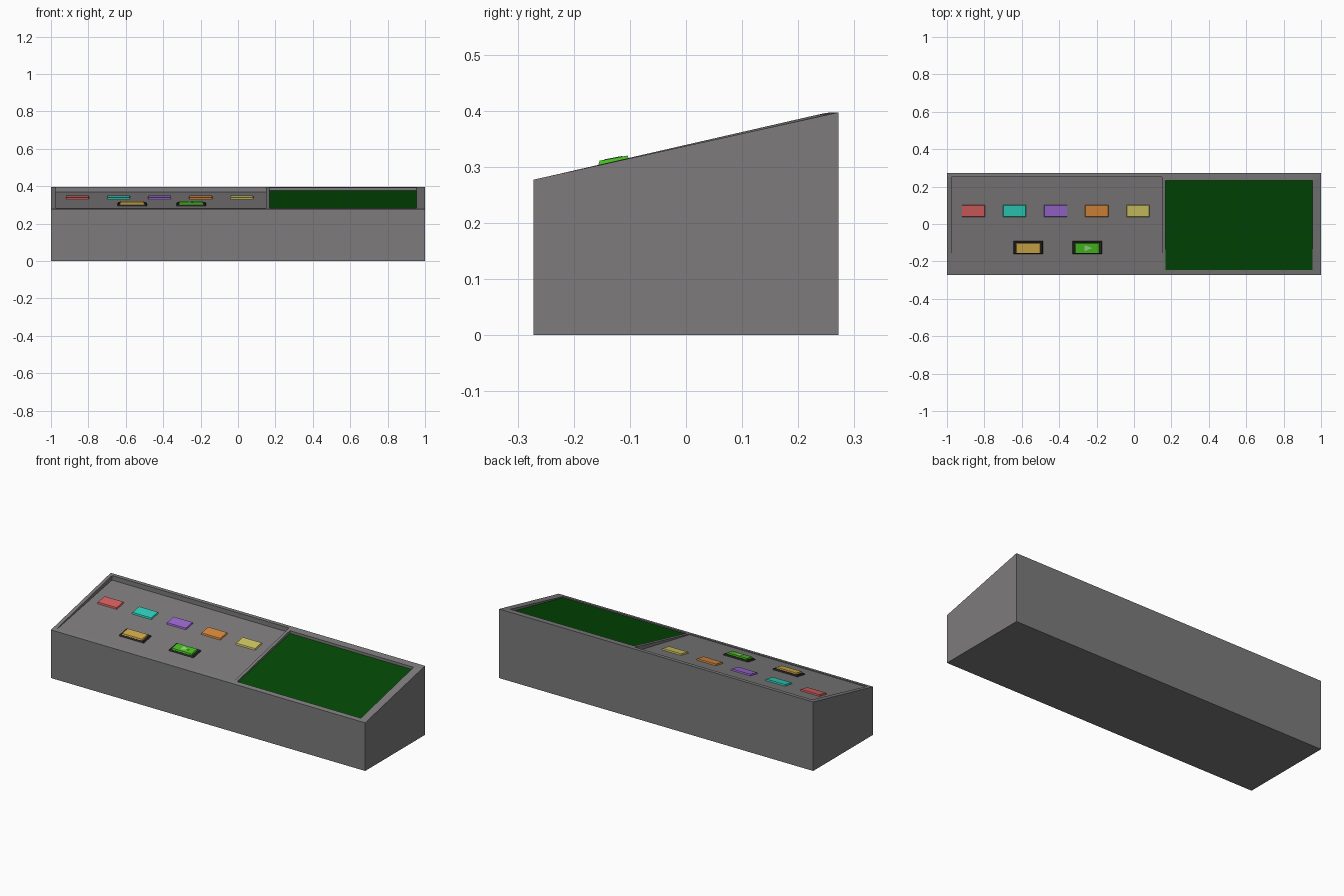
import bpy, bmesh

if "Cube" in bpy.data.objects:
    bpy.data.objects.remove(bpy.data.objects["Cube"])

def material(name, rgb):
    m = bpy.data.materials.new(name)
    m.diffuse_color = [((c / 255 + 0.055) / 1.055) ** 2.4 if c > 10 else c / 255 / 12.92
                       for c in rgb] + [1]
    m.use_nodes = True
    m.node_tree.nodes["Principled BSDF"].inputs["Base Color"].default_value = m.diffuse_color
    return m

def finish(bm, name, mat=None):
    bmesh.ops.recalc_face_normals(bm, faces=bm.faces)
    me = bpy.data.meshes.new(name)
    bm.to_mesh(me)
    bm.free()
    ob = bpy.data.objects.new(name, me)
    bpy.context.collection.objects.link(ob)
    if mat:
        me.materials.append(mat)
    return ob

def rim_z(y):
    return 0.277 + 0.2206 * (y + 0.272)

def panel_z(y):
    return 0.279 + 0.184 * (y + 0.245)

def screen_z(y):
    return 0.277 + 0.21 * (y + 0.245)

# Console body: sloped rim grid with two sunken bays
xs = [-1, -0.977, 0.15, 0.168, 0.955, 1]
back = [0.25, 0.25, 0.25, 0.232, 0.232, 0.25]
bm = bmesh.new()
grid = []
for i, x in enumerate(xs):
    col = []
    for j, y in enumerate([-0.272, -0.247, back[i], 0.272]):
        lift = 0.004 if 0 < i < 5 and j == 2 else 0
        col.append(bm.verts.new((x, y, min(0.397, rim_z(y) + lift))))
    grid.append(col)
for i in range(5):
    for j in range(3):
        q = [grid[i][j], grid[i + 1][j], grid[i + 1][j + 1], grid[i][j + 1]]
        if j == 1 and i in (1, 3):
            floor_z = panel_z if i == 1 else screen_z
            drop = 0 if i == 1 else 0.001
            low = [bm.verts.new((v.co.x, v.co.y, floor_z(v.co.y) - drop)) for v in q]
            bm.faces.new(low)
            for k in range(4):
                n = (k + 1) % 4
                bm.faces.new((q[k], q[n], low[n], low[k]))
        else:
            bm.faces.new(q)
base = [bm.verts.new((x, y, 0)) for x, y in
        ((-1, -0.272), (1, -0.272), (1, 0.272), (-1, 0.272))]
bm.faces.new(base[::-1])
bm.faces.new([base[0], base[1]] + [c[0] for c in reversed(grid)])
bm.faces.new([base[2], base[3]] + [c[3] for c in grid])
bm.faces.new([base[1], base[2]] + grid[5][::-1])
bm.faces.new([base[3], base[0]] + grid[0])
finish(bm, "console_body", material("dark_grey", (125, 123, 123)))

def prism(name, outline, floor_z, z0, z1, mat, taper=0.0):
    """Extrude an outline upward from a sloped floor, shrinking the top by taper."""
    cx = sum(p[0] for p in outline) / len(outline)
    cy = sum(p[1] for p in outline) / len(outline)
    bm = bmesh.new()
    lo = [bm.verts.new((x, y, floor_z(y) + z0)) for x, y in outline]
    hi = []
    for x, y in outline:
        tx = x - taper * (1 if x > cx else -1)
        ty = y - taper * (1 if y > cy else -1)
        hi.append(bm.verts.new((tx, ty, floor_z(ty) + z1)))
    bm.faces.new(lo[::-1])
    bm.faces.new(hi)
    n = len(lo)
    for k in range(n):
        m = (k + 1) % n
        bm.faces.new((lo[k], lo[m], hi[m], hi[k]))
    return finish(bm, name, mat)

def rect(cx, cy, w, d):
    return [(cx - w / 2, cy - d / 2), (cx + w / 2, cy - d / 2),
            (cx + w / 2, cy + d / 2), (cx - w / 2, cy + d / 2)]

# Green display in the right bay
prism("display_screen", rect(0.5615, -0.0075, 0.786, 0.478), screen_z, -0.003, 0,
      material("screen_green", (3, 72, 5)))

# Row of five coloured command keys
keys = {"red": (215, 95, 95), "teal": (45, 208, 188), "purple": (155, 105, 210),
        "orange": (218, 138, 60), "yellow": (208, 198, 98)}
for i, (colour, rgb) in enumerate(keys.items()):
    prism(colour + "_key", rect(-0.859 + 0.22 * i, 0.069, 0.125, 0.066),
          panel_z, -0.002, 0.008, material(colour, rgb), 0.003)

# Two framed action buttons
dark = material("frame_dark", (40, 40, 38))
for name, x, rgb in (("amber", -0.566, (210, 170, 75)), ("green", -0.25, (70, 190, 30))):
    prism(name + "_button_frame", rect(x, -0.126, 0.16, 0.072), panel_z, -0.002, 0.008, dark, 0.005)
    prism(name + "_button", rect(x, -0.129, 0.132, 0.056), panel_z, 0.006, 0.015,
          material(name + "_button", rgb), 0.003)

# Raised triangle on the green button
prism("start_triangle", [(-0.265, -0.145), (-0.222, -0.129), (-0.265, -0.113)],
      panel_z, 0.014, 0.016, material("pale_green", (150, 215, 135)))
